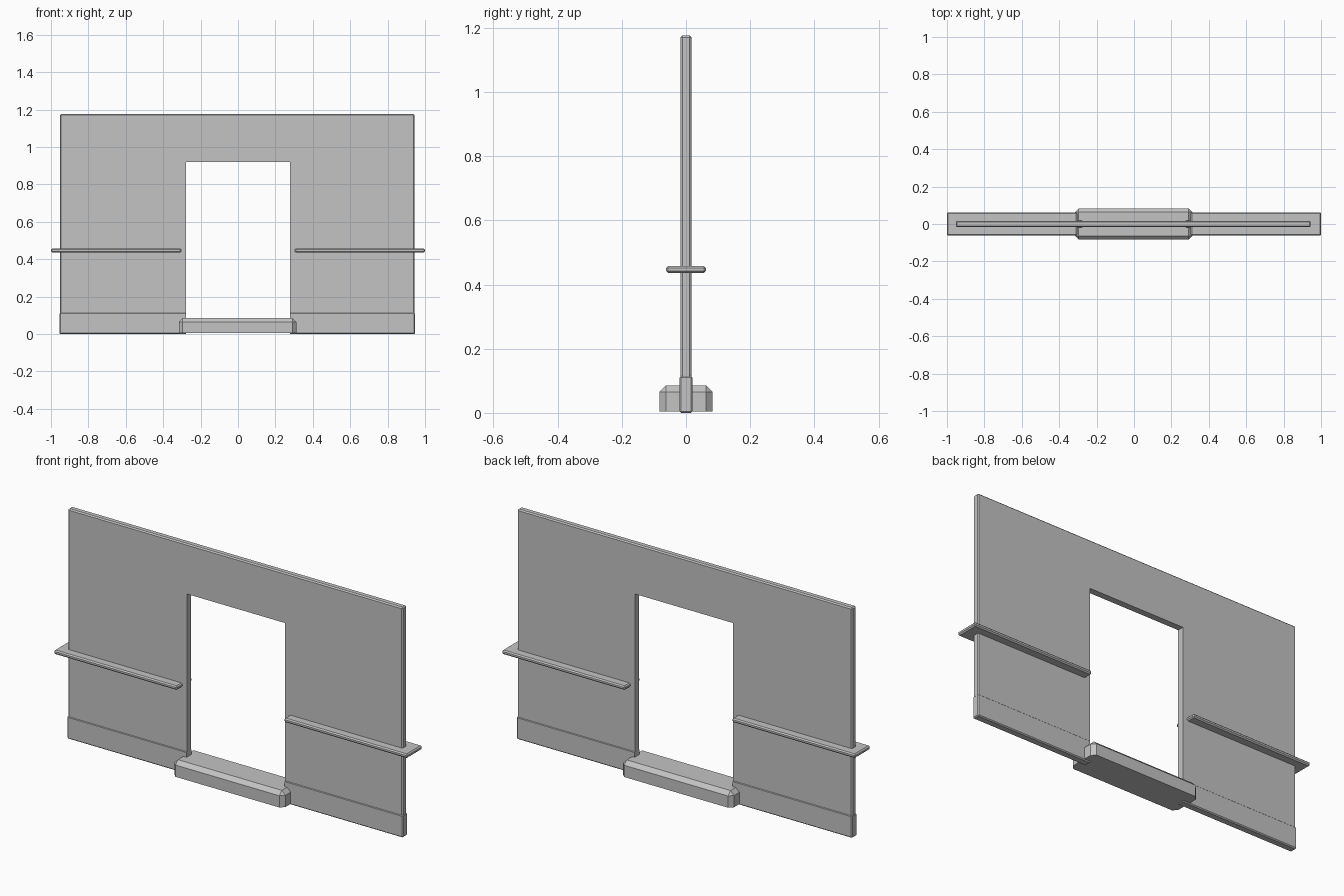
import bpy
import bmesh
from mathutils import Vector

cube = bpy.data.objects.get("Cube")
if cube:
    bpy.data.objects.remove(cube, do_unlink=True)

# One plain grey for everything
grey = bpy.data.materials.new("plain_grey")
grey.use_nodes = True
colour = (0.55, 0.55, 0.55, 1)
grey.diffuse_color = colour
grey.node_tree.nodes["Principled BSDF"].inputs["Base Color"].default_value = colour


def box(name, low, high, chamfer=0, keep_bottom=False):
    """Box between two corners, with chamfered edges."""
    low, high = Vector(low), Vector(high)
    bm = bmesh.new()
    bmesh.ops.create_cube(bm, size=1)
    for v in bm.verts:
        v.co = (low + high) / 2 + v.co * (high - low)
    if chamfer:
        edges = [e for e in bm.edges
                 if not (keep_bottom and all(v.co.z < low.z + 0.001 for v in e.verts))]
        bmesh.ops.bevel(bm, geom=edges, offset=chamfer, segments=1,
                        profile=0.5, affect='EDGES')
    mesh = bpy.data.meshes.new(name)
    bm.to_mesh(mesh)
    bm.free()
    mesh.materials.append(grey)
    obj = bpy.data.objects.new(name, mesh)
    bpy.context.collection.objects.link(obj)
    return obj


def cut_opening(obj, cutter):
    """Cut the doorway through a part and apply the result."""
    mod = obj.modifiers.new("doorway", 'BOOLEAN')
    mod.operation = 'DIFFERENCE'
    mod.solver = 'EXACT'
    mod.object = cutter
    bpy.context.view_layer.objects.active = obj
    bpy.ops.object.modifier_apply(modifier=mod.name)


# Wall panel and skirting with the doorway cut out
wall = box("wall_panel", (-0.952, -0.017, 0.01), (0.944, 0.017, 1.176), 0.006)
skirting = box("skirting", (-0.954, -0.02, 0), (0.946, 0.02, 0.115), 0.005)
doorway = box("doorway_cutter", (-0.278, -0.2, -0.2), (0.278, 0.2, 0.92))
doorway.hide_render = True
for part in (wall, skirting):
    cut_opening(part, doorway)
bpy.data.objects.remove(doorway, do_unlink=True)

# Counter shelves on both sides of the doorway
for name, x0, x1 in (("right_counter", -1, -0.303), ("left_counter", 0.303, 1)):
    box(name, (x0, -0.062, 0.436), (x1, 0.062, 0.457), 0.006)

# Chamfered doorstep
box("doorstep", (-0.316, -0.083, 0.005), (0.312, 0.083, 0.085), 0.02, keep_bottom=True)
